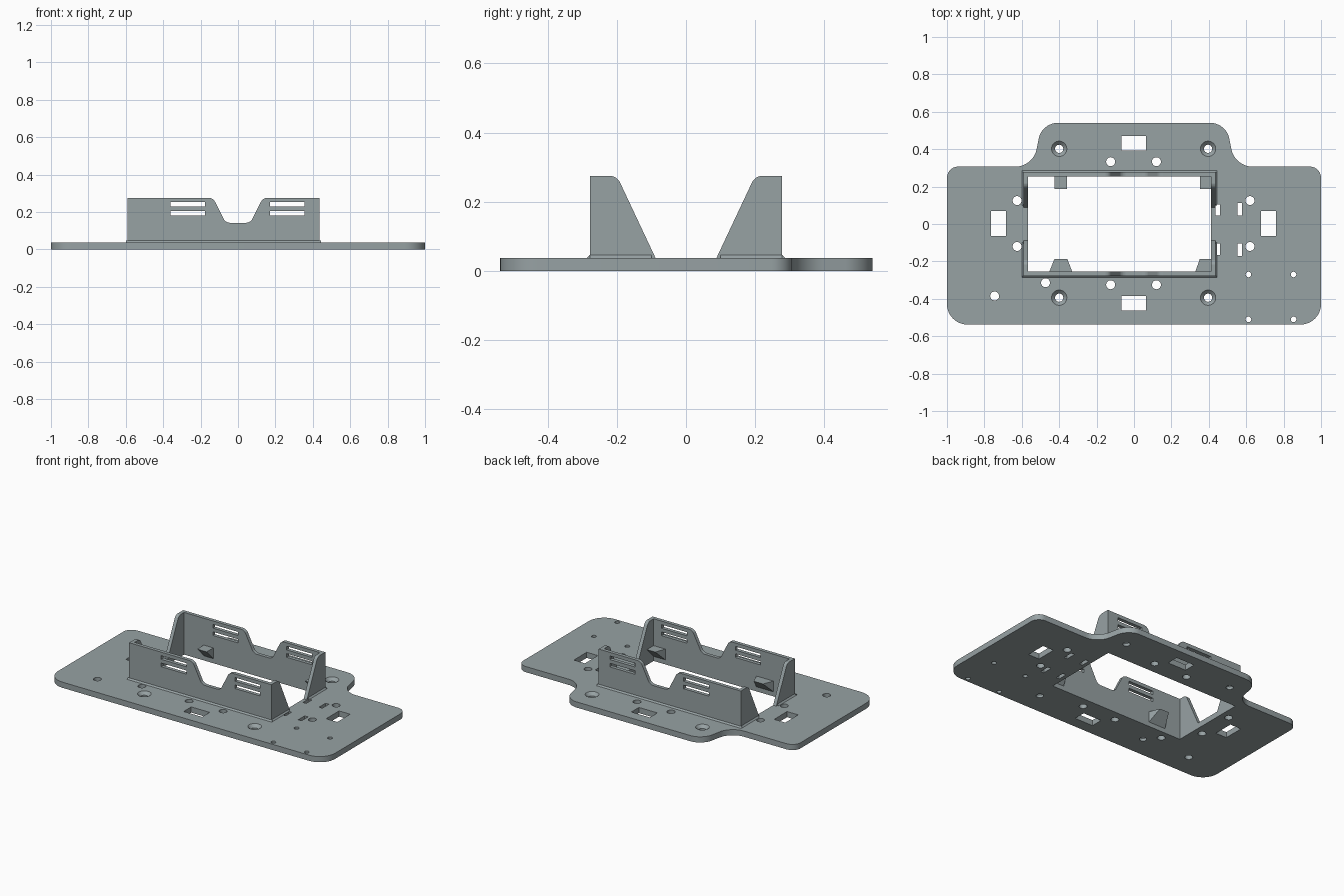
import bpy, bmesh, math
from mathutils import Vector, Matrix

if "Cube" in bpy.data.objects:
    bpy.data.objects.remove(bpy.data.objects["Cube"])

grey = bpy.data.materials.new("slate grey")
grey.diffuse_color = (0.31, 0.36, 0.37, 1)
grey.use_nodes = True
grey.node_tree.nodes["Principled BSDF"].inputs["Base Color"].default_value = grey.diffuse_color

T = 0.037                       # plate thickness
X0, X1 = -0.59, 0.435           # outer wall faces
Y, W, H = 0.278, 0.023, 0.275   # outer wall half depth, wall thickness, wall top


def rounded(points, steps=10):
    """Polygon with rounded corners from (x, y, radius) points."""
    out = []
    n = len(points)
    for i, (x, y, r) in enumerate(points):
        p = Vector((x, y))
        if r == 0:
            out.append(p)
            continue
        a = p + (Vector(points[i - 1][:2]) - p).normalized() * r
        b = p + (Vector(points[(i + 1) % n][:2]) - p).normalized() * r
        ha, hb = a.lerp(p, 0.55), b.lerp(p, 0.55)
        for k in range(steps + 1):
            t = k / steps
            s = 1 - t
            out.append(a * s**3 + ha * 3 * s * s * t + hb * 3 * s * t * t + b * t**3)
    return out


def add_prism(bm, pts, lo, hi, axis="z"):
    """Extrude a 2D polygon along an axis: z uses (x,y), y uses (x,z), x uses (y,z)."""
    place = {"z": lambda p, d: (p[0], p[1], d),
             "y": lambda p, d: (p[0], d, p[1]),
             "x": lambda p, d: (d, p[0], p[1])}[axis]
    a = [bm.verts.new(place(p, lo)) for p in pts]
    b = [bm.verts.new(place(p, hi)) for p in pts]
    faces = [bm.faces.new(a), bm.faces.new(b)]
    for i in range(len(pts)):
        j = (i + 1) % len(pts)
        faces.append(bm.faces.new((a[i], a[j], b[j], b[i])))
    bmesh.ops.recalc_face_normals(bm, faces=faces)


def rect(x0, x1, y0, y1):
    return [(x0, y0), (x1, y0), (x1, y1), (x0, y1)]


def finish(bm, name):
    me = bpy.data.meshes.new(name)
    bm.to_mesh(me)
    bm.free()
    me.materials.append(grey)
    ob = bpy.data.objects.new(name, me)
    bpy.context.collection.objects.link(ob)
    return ob


def activate(ob):
    bpy.ops.object.select_all(action="DESELECT")
    ob.select_set(True)
    bpy.context.view_layer.objects.active = ob


def cut(ob, bm):
    tool = finish(bm, "cutter")
    tool.hide_render = True
    mod = ob.modifiers.new("cut", "BOOLEAN")
    mod.operation, mod.solver, mod.object = "DIFFERENCE", "EXACT", tool
    activate(ob)
    bpy.ops.object.modifier_apply(modifier="cut")
    bpy.data.objects.remove(tool)


# Base plate with a raised rear tab
right = [(1, -0.538, 0.11), (1, 0.307, 0.06), (0.54, 0.307, 0.09), (0.492, 0.54, 0.08)]
outline = right + [(-x, y, r) for x, y, r in reversed(right)]
bm = bmesh.new()
add_prism(bm, rounded(outline), 0, T)
plate = finish(bm, "base_plate")

# Openings in the plate
bm = bmesh.new()
for r in [(X0 + W, X1 - W, -Y + W, Y - W),
          (-0.765, -0.685, -0.063, 0.07), (0.68, 0.76, -0.063, 0.07),
          (-0.068, 0.065, 0.392, 0.47), (-0.068, 0.065, -0.463, -0.385),
          (0.553, 0.577, 0.045, 0.112), (0.553, 0.577, -0.17, -0.103),
          (0.437, 0.46, 0.045, 0.105), (0.437, 0.46, -0.167, -0.105)]:
    add_prism(bm, rect(*r), -0.1, 0.1)


def add_hole(x, y, r, z=0.0, top=None, depth=0.2, seg=24):
    bmesh.ops.create_cone(bm, cap_ends=True, segments=seg, radius1=r,
                          radius2=top or r, depth=depth,
                          matrix=Matrix.Translation((x, y, z)))


for x, y in [(-0.625, 0.125), (-0.625, -0.12), (0.62, 0.125), (0.62, -0.12),
             (-0.125, 0.333), (0.12, 0.333), (-0.125, -0.325), (0.12, -0.325),
             (-0.473, -0.314), (-0.745, -0.385)]:
    add_hole(x, y, 0.024)
for x in (0.612, 0.853):
    for y in (-0.27, -0.51):
        add_hole(x, y, 0.015)
screws = [(x, y) for x in (-0.4, 0.396) for y in (-0.394, 0.402)]
for x, y in screws:
    add_hole(x, y, 0.022)
cut(plate, bm)

# Countersinks of the four screw holes
bm = bmesh.new()
for x, y in screws:
    add_hole(x, y, 0.018, z=0.028, top=0.046, depth=0.028, seg=32)
cut(plate, bm)
activate(plate)
bpy.ops.object.shade_smooth_by_angle(angle=math.radians(30))

# Long walls with a central dip and paired strap slots
profile = [(X0, T, 0), (X1, T, 0), (X1, H, 0), (0.133, H, 0.022), (0.066, 0.142, 0.022),
           (-0.066, 0.142, 0.022), (-0.133, H, 0.022), (X0, H, 0)]
for name, y0 in (("front_wall", -Y), ("back_wall", Y - W)):
    bm = bmesh.new()
    add_prism(bm, rounded(profile, 5), y0, y0 + W, "y")
    wall = finish(bm, name)
    bm = bmesh.new()
    for x in (-0.36, 0.172):
        for z in (0.18, 0.228):
            add_prism(bm, rect(x, x + 0.183, z, z + 0.024), y0 - 0.1, y0 + 0.1, "y")
    cut(wall, bm)

# Sloped corner gussets at both ends
for side, x in (("left", X0), ("right", X1 - W)):
    for end, s in (("front", -1), ("back", 1)):
        shape = [(Y - W, T, 0), (0.088, T, 0), (0.2, H, 0.02), (Y - W, H, 0)]
        bm = bmesh.new()
        add_prism(bm, [(s * p.x, p.y) for p in rounded(shape, 5)], x, x + W, "x")
        finish(bm, f"{side}_{end}_gusset")

# Small sloped bead along the foot of the walls
B = 0.009
for end, s in (("front", -1), ("back", 1)):
    bm = bmesh.new()
    add_prism(bm, [(s * Y, T), (s * (Y + B), T), (s * Y, T + B)], X0 - B, X1 + B, "x")
    for x, d in ((X0, -1), (X1, 1)):
        y = sorted((s * 0.1, s * Y))
        add_prism(bm, [(x, T), (x + d * B, T), (x, T + B)], y[0], y[1], "y")
    finish(bm, f"{end}_wall_bead")


def bracket(name, s, base, tip):
    """Flat-topped support whose underside slopes back to the wall."""
    yb, yt = s * (Y - W), s * 0.186
    bm = bmesh.new()
    top = [bm.verts.new((x, y, 0.1)) for x, y in
           ((base[0], yb), (base[1], yb), (tip[1], yt), (tip[0], yt))]
    low = [bm.verts.new((x, yb, 0.03)) for x in base]
    for f in (top, (top[3], top[2], low[1], low[0]), (top[0], top[1], low[1], low[0]),
              (top[0], top[3], low[0]), (top[1], top[2], low[1])):
        bm.faces.new(f)
    bmesh.ops.recalc_face_normals(bm, faces=bm.faces)
    finish(bm, name)


# Four supports inside the frame
bracket("back_left_support", 1, (-0.425, -0.357), (-0.425, -0.357))
bracket("back_right_support", 1, (0.352, X1 - W), (0.352, X1 - W))
bracket("front_left_support", -1, (-0.453, -0.33), (-0.425, -0.357))
bracket("front_right_support", -1, (0.328, X1 - W), (0.352, X1 - W))
